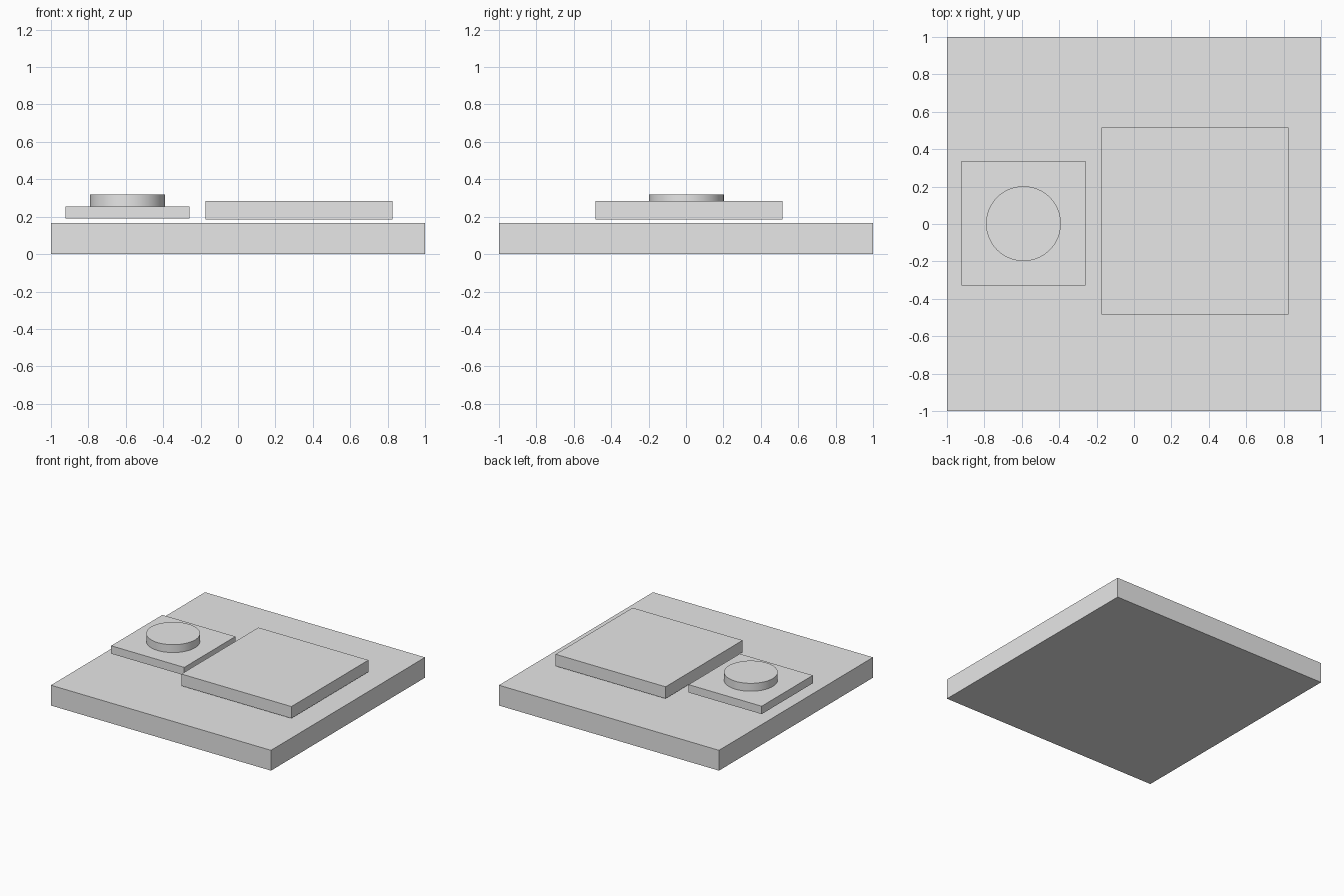
import bpy

cube = bpy.data.objects.get("Cube")
if cube:
    bpy.data.objects.remove(cube, do_unlink=True)

GREY = (0.8, 0.8, 0.8, 1.0)
grey = bpy.data.materials.new("plain_grey")
grey.use_nodes = True
grey.diffuse_color = GREY
grey.node_tree.nodes["Principled BSDF"].inputs["Base Color"].default_value = GREY


def finish(name):
    """Name the active object, apply its scale and give it the grey material."""
    obj = bpy.context.object
    obj.name = obj.data.name = name
    bpy.ops.object.transform_apply(location=False, rotation=False, scale=True)
    obj.data.materials.append(grey)
    return obj


def slab(name, centre, width, z_low, z_high):
    """Square flat slab between two heights."""
    bpy.ops.mesh.primitive_cube_add(size=1, location=(*centre, (z_low + z_high) / 2))
    bpy.context.object.scale = (width, width, z_high - z_low)
    return finish(name)


# Broad base with two square plates hovering just above it
slab("base_slab", (0, 0), 2.0, 0.0, 0.167)
slab("large_plate", (0.325, 0.015), 1.0, 0.186, 0.283)
slab("small_plate", (-0.591, 0.004), 0.664, 0.190, 0.255)

# Round button on the small plate
bpy.ops.mesh.primitive_cylinder_add(vertices=64, radius=0.2, depth=0.066,
                                    location=(-0.591, 0.002, 0.287))
finish("round_button")
bpy.ops.object.shade_smooth_by_angle()
